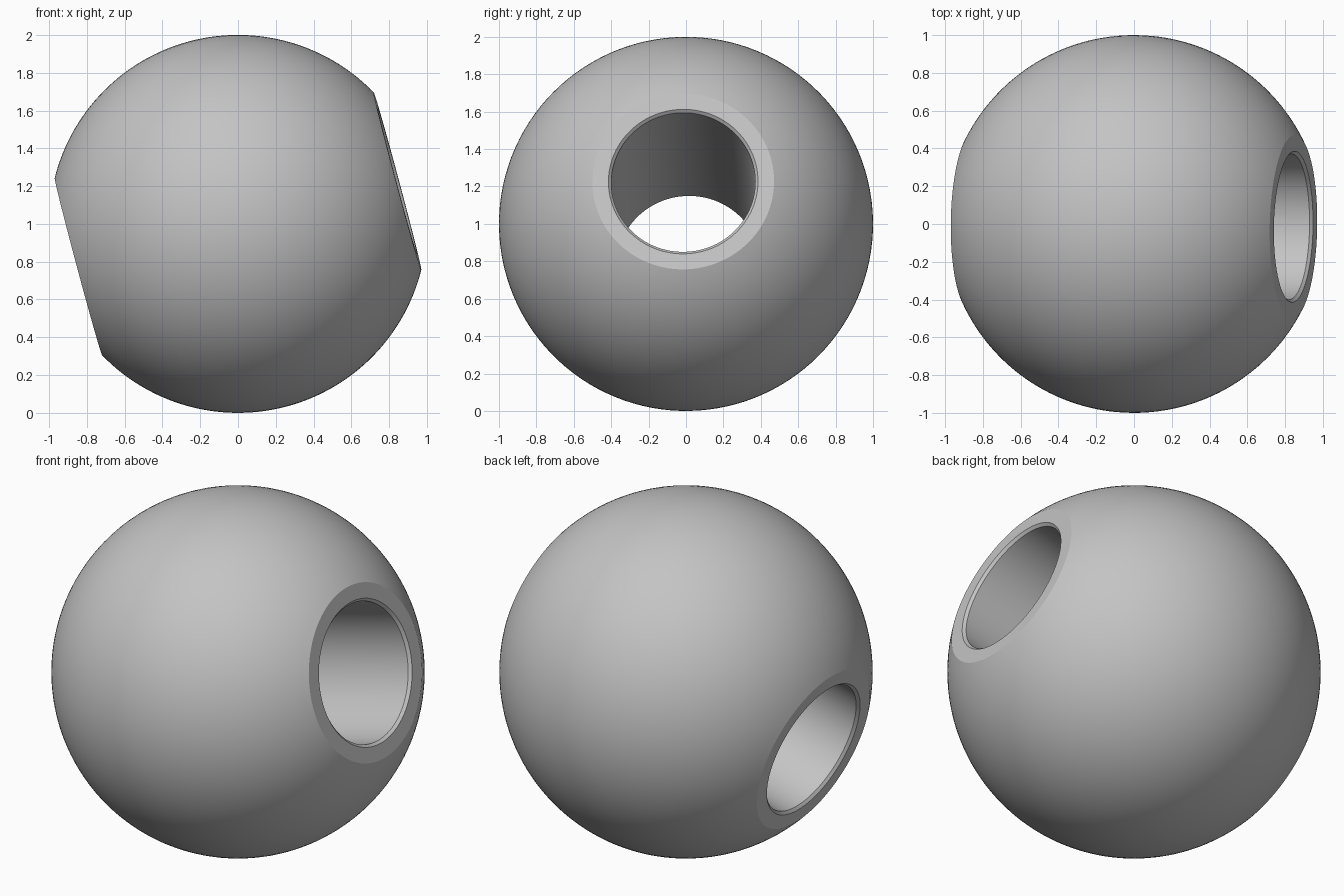
import bpy, bmesh
from math import sin, cos, pi, radians, asin
from mathutils import Vector, Matrix

if "Cube" in bpy.data.objects:
    bpy.data.objects.remove(bpy.data.objects["Cube"], do_unlink=True)

BALL_R = 1.0     # ball radius
FLAT = 0.874     # distance of each flat end from the centre
BORE_R = 0.385   # through-hole radius
CHAMFER = 0.015  # bevel at the mouth of the hole
ARC_STEPS = 60
SEGMENTS = 120

grey = bpy.data.materials.new("grey")
grey.use_nodes = True
colour = (0.55, 0.55, 0.55, 1)
grey.diffuse_color = colour
grey.node_tree.nodes["Principled BSDF"].inputs["Base Color"].default_value = colour

# Closed cross-section (radius, height): round outside, flats, chamfers, bore
limit = asin(FLAT / BALL_R)
angles = [-limit + 2 * limit * i / ARC_STEPS for i in range(ARC_STEPS + 1)]
section = [(BALL_R * cos(a), BALL_R * sin(a)) for a in angles]
section += [(BORE_R + CHAMFER, FLAT), (BORE_R, FLAT - CHAMFER),
            (BORE_R, CHAMFER - FLAT), (BORE_R + CHAMFER, -FLAT)]

# Revolve the section around the bore axis
bm = bmesh.new()
verts = [bm.verts.new((r, 0, h)) for r, h in section]
edges = [bm.edges.new((v, verts[i - 1])) for i, v in enumerate(verts)]
bmesh.ops.spin(bm, geom=verts + edges, cent=(0, 0, 0), axis=(0, 0, 1),
               angle=2 * pi, steps=SEGMENTS, use_duplicate=False)
bmesh.ops.remove_doubles(bm, verts=bm.verts, dist=0.0001)
bmesh.ops.recalc_face_normals(bm, faces=bm.faces)

# Tilt the bore upward on the right side and lift the ball onto the ground
tilt = radians(15)
bore_axis = Vector((cos(tilt), -0.017, sin(tilt)))
turn = Vector((0, 0, 1)).rotation_difference(bore_axis).to_matrix().to_4x4()
bm.transform(Matrix.Translation((0, 0, BALL_R)) @ turn)

mesh = bpy.data.meshes.new("bored_ball")
bm.to_mesh(mesh)
bm.free()
mesh.materials.append(grey)
ball = bpy.data.objects.new("bored_ball", mesh)
bpy.context.collection.objects.link(ball)

# Smooth round surfaces, crisp rims
bpy.ops.object.select_all(action='DESELECT')
ball.select_set(True)
bpy.context.view_layer.objects.active = ball
bpy.ops.object.shade_smooth_by_angle(angle=radians(20))
